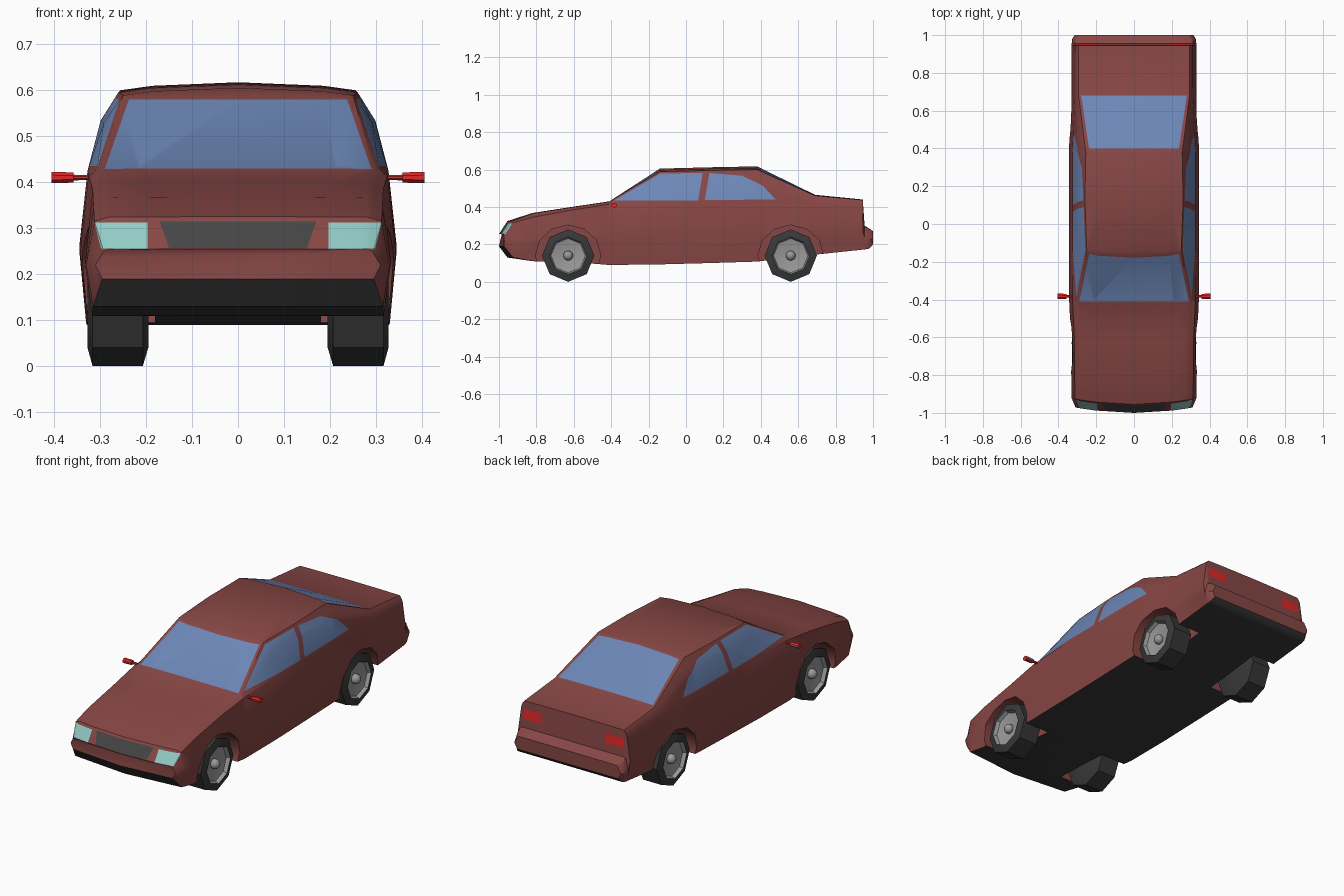
import bpy, bmesh, math
from mathutils import Matrix, Vector

cube = bpy.data.objects.get("Cube")
if cube:
    bpy.data.objects.remove(cube, do_unlink=True)


def material(name, r, g, b):
    mat = bpy.data.materials.new(name)
    mat.use_nodes = True
    mat.diffuse_color = (r, g, b, 1)
    mat.node_tree.nodes["Principled BSDF"].inputs["Base Color"].default_value = (r, g, b, 1)
    return mat


paint = material("maroon paint", 0.24, 0.062, 0.058)
dark = material("dark rubber", 0.04, 0.04, 0.04)
glass = material("blue glass", 0.15, 0.24, 0.47)
lamp = material("pale headlamp", 0.29, 0.6, 0.56)
grille = material("grey grille", 0.06, 0.06, 0.06)
red = material("bright red", 0.75, 0.02, 0.02)
metal = material("wheel metal", 0.32, 0.32, 0.32)


def make_object(name, bm, mats, angle=35):
    bmesh.ops.recalc_face_normals(bm, faces=bm.faces)
    mesh = bpy.data.meshes.new(name)
    bm.to_mesh(mesh)
    bm.free()
    obj = bpy.data.objects.new(name, mesh)
    bpy.context.collection.objects.link(obj)
    for mat in mats:
        mesh.materials.append(mat)
    activate(obj)
    bpy.ops.object.shade_smooth_by_angle(angle=math.radians(angle))
    return obj


def activate(obj):
    bpy.ops.object.select_all(action="DESELECT")
    obj.select_set(True)
    bpy.context.view_layer.objects.active = obj


def bridge(bm, rings):
    for a, b in zip(rings, rings[1:]):
        for i in range(len(a)):
            j = (i + 1) % len(a)
            bm.faces.new((a[i], a[j], b[j], b[i]))
    bm.faces.new(rings[0])
    bm.faces.new(rings[-1])


# Body stations: y, floor, belt line, crown, half width, roof half width
stations = [
    (-1.0, .19, .25, .255, .31, .28),
    (-.955, .13, .315, .325, .33, .28),
    (-.82, .11, .345, .368, .332, .28),
    (-.6, .105, .385, .402, .334, .28),
    (-.41, .09, .415, .43, .343, .295),
    (-.14, .093, .425, .605, .345, .25),
    (.12, .1, .425, .612, .345, .26),
    (.38, .108, .425, .617, .345, .255),
    (.69, .145, .42, .465, .33, .295),
    (.945, .172, .41, .44, .33, .295),
    (.955, .172, .295, .3, .33, .295),
    (.98, .178, .28, .285, .327, .3),
    (1.0, .2, .26, .27, .315, .29),
]


def section(y, floor, belt, crown, wide, roof):
    rise = crown - belt
    waist = wide - .018
    half = [
        (0, floor), (wide - .015, floor),
        (wide, floor + .48 * (belt - floor)), (waist, belt),
        (waist + .62 * (roof - waist) + .07 * rise, belt + .58 * rise),
        (roof, belt + .91 * rise), (roof * .73, belt + .96 * rise), (0, crown),
    ]
    ring = half + [(-x, z) for x, z in half[-2:0:-1]]
    bow = .3 if y < -.9 else 0
    return [(x, y + bow * x * x, z) for x, z in ring]


bm = bmesh.new()
bridge(bm, [[bm.verts.new(p) for p in section(*s)] for s in stations])
bmesh.ops.recalc_face_normals(bm, faces=bm.faces)
for f in bm.faces:
    if f.normal.z < -.6 and f.calc_center_median().z < .19:
        f.material_index = 1
body = make_object("body_shell", bm, [paint, dark, glass, lamp, grille, red])

# Wheel arches
AXLES = {"front": -.63, "rear": .56}
for end, y in AXLES.items():
    for side in (1, -1):
        bm = bmesh.new()
        bmesh.ops.create_cone(bm, cap_ends=True, segments=12, radius1=.163,
                              radius2=.163, depth=.3,
                              matrix=Matrix.Translation((side * .33, y, .14))
                              @ Matrix.Diagonal((1, 1.07, 1, 1))
                              @ Matrix.Rotation(math.pi / 2, 4, "Y"))
        cutter = make_object("arch_cutter", bm, [paint])
        cutter.hide_render = True
        mod = body.modifiers.new("arch", "BOOLEAN")
        mod.operation = "DIFFERENCE"
        mod.solver = "EXACT"
        mod.object = cutter
        activate(body)
        bpy.ops.object.modifier_apply(modifier=mod.name)
        bpy.data.objects.remove(cutter, do_unlink=True)


# Glass and lamps: slice a convex outline into the shell and colour its inside
def cut_panel(bm, outline, axes, facing, slot):
    u, v = axes
    mid = sum((Vector(p) for p in outline), Vector((0, 0))) / len(outline)
    walls = []

    def inside():
        return [f for f in bm.faces if facing(f.normal) and all(
            (f.calc_center_median() - co).dot(n) < 0 for co, n in walls)]

    for a, b in zip(outline, outline[1:] + outline[:1]):
        co, n = Vector((0, 0, 0)), Vector((0, 0, 0))
        co[u], co[v] = a
        n[u], n[v] = b[1] - a[1], a[0] - b[0]
        if n[u] * (mid[0] - a[0]) + n[v] * (mid[1] - a[1]) > 0:
            n = -n
        faces = inside()
        geom = set(faces)
        for f in faces:
            geom.update(f.edges)
            geom.update(f.verts)
        bmesh.ops.bisect_plane(bm, geom=list(geom), plane_co=co, plane_no=n, dist=1e-5)
        bm.normal_update()
        walls.append((co, n))
    for f in inside():
        f.material_index = slot


def mirrored(points):
    return points + [(-x, z) for x, z in reversed(points)]


def forward(n):
    return n.y < -.4


def backward(n):
    return n.y > .7


def sideways(n):
    return abs(n.x) > .5


def rear_slope(n):
    return n.y > .25 and n.z > .3


XY, XZ, YZ = (0, 1), (0, 2), (1, 2)
bm = bmesh.new()
bm.from_mesh(body.data)
bm.normal_update()
cut_panel(bm, mirrored([(.29, .428), (.237, .58)]), XZ, forward, 2)
cut_panel(bm, mirrored([(.28, .68), (.238, .4)]), XY, rear_slope, 2)
cut_panel(bm, [(-.385, .435), (-.14, .578), (.09, .583), (.065, .435)], YZ, sideways, 2)
cut_panel(bm, [(.1, .437), (.125, .582), (.3, .567), (.41, .515), (.48, .44)],
          YZ, sideways, 2)
cut_panel(bm, mirrored([(.17, .314), (.15, .257)]), XZ, forward, 4)
for s in (1, -1):
    cut_panel(bm, [(s * .197, .312), (s * .312, .312), (s * .298, .256), (s * .197, .253)],
              XZ, forward, 3)
    cut_panel(bm, [(s * .19, .395), (s * .295, .395), (s * .295, .345), (s * .19, .345)],
              XZ, backward, 5)
bm.to_mesh(body.data)
bm.free()
activate(body)
bpy.ops.object.shade_smooth_by_angle(angle=math.radians(35))

# Wheels: eight-sided tyre with a dished metal centre and a round hub
TYRE = [(.195, .1), (.207, .14), (.316, .14), (.327, .1), (.308, .092), (.295, .03)]
for end, y in AXLES.items():
    for side, label in ((1, "left"), (-1, "right")):
        bm = bmesh.new()
        rings = []
        for x, r in TYRE:
            turns = [k * math.tau / 8 for k in range(8)]
            rings.append([bm.verts.new((side * x, y + r * math.sin(t), .14 + r * math.cos(t)))
                          for t in turns])
        bridge(bm, rings)
        for f in bm.faces:
            c = f.calc_center_median()
            if abs(c.x) > .29 and math.hypot(c.y - y, c.z - .14) < .09:
                f.material_index = 1
        make_object(f"{end}_{label}_wheel", bm, [dark, metal], 30)
        bm = bmesh.new()
        bmesh.ops.create_uvsphere(bm, u_segments=12, v_segments=8, radius=.026,
                                  matrix=Matrix.Translation((side * .305, y, .14)))
        make_object(f"{end}_{label}_hub", bm, [metal], 60)

# Door mirrors: stalk and housing with a glass back
for side, label in ((1, "left"), (-1, "right")):
    bm = bmesh.new()
    for x, length, r in ((.34, .04, .006), (.381, .048, .012)):
        bmesh.ops.create_cone(bm, cap_ends=True, segments=8, radius1=r, radius2=r * 1.1,
                              depth=length,
                              matrix=Matrix.Translation((side * x, -.383, .41))
                              @ Matrix.Diagonal((side, 1.2, 1, 1))
                              @ Matrix.Rotation(math.pi / 2, 4, "Y")
                              @ Matrix.Rotation(math.pi / 8, 4, "Z"))
    bmesh.ops.recalc_face_normals(bm, faces=bm.faces)
    for f in bm.faces:
        if f.normal.y > .9 and abs(f.calc_center_median().x) > .36:
            f.material_index = 1
    make_object(f"{label}_door_mirror", bm, [red, glass])
